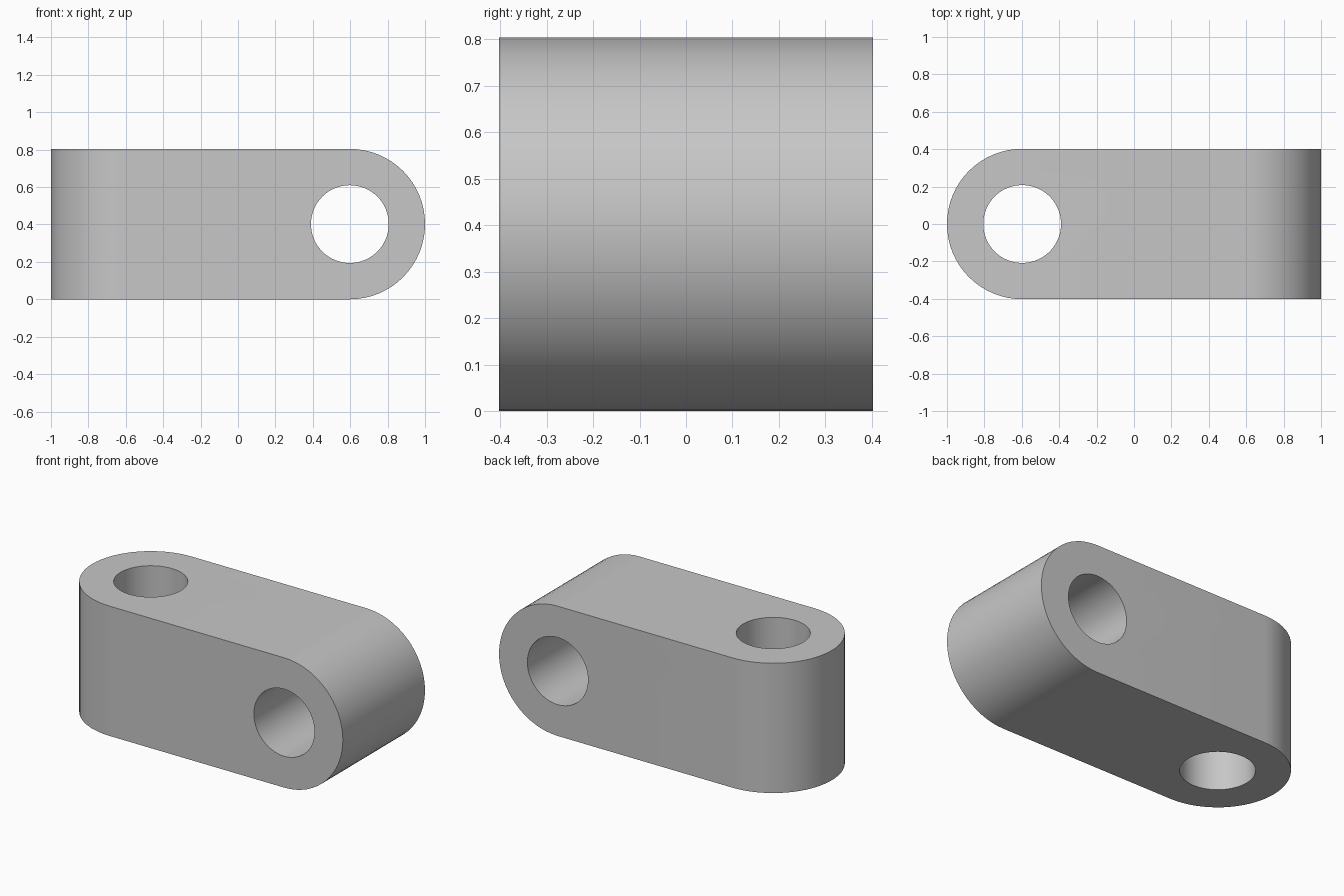
import bpy
import bmesh
from math import pi, sin, cos
from mathutils import Matrix, Vector

R = 0.402            # radius of the rounded ends
HOLE = 0.208         # radius of the pin holes
CX = 1 - R           # distance of the hole axes from the centre
SEGMENTS = 64

if "Cube" in bpy.data.objects:
    bpy.data.objects.remove(bpy.data.objects["Cube"], do_unlink=True)

grey = bpy.data.materials.new("plain grey")
grey.use_nodes = True
colour = (0.57, 0.57, 0.57, 1)
grey.diffuse_color = colour
grey.node_tree.nodes["Principled BSDF"].inputs["Base Color"].default_value = colour

UPRIGHT = Matrix.Translation((0, 0, R))
ALONG_Y = UPRIGHT @ Matrix.Rotation(pi / 2, 4, "X")


def arc(cx, radius, start, sweep, steps):
    return [(cx + radius * cos(start + sweep * i / steps),
             radius * sin(start + sweep * i / steps)) for i in range(steps + 1)]


def prism(name, outline, placement):
    """Extrude a flat outline evenly both ways, then place it."""
    depth = 1.2
    bm = bmesh.new()
    face = bm.faces.new([bm.verts.new((x, y, -depth / 2)) for x, y in outline])
    top = bmesh.ops.extrude_face_region(bm, geom=[face])["geom"]
    bmesh.ops.translate(bm, vec=Vector((0, 0, depth)),
                        verts=[v for v in top if isinstance(v, bmesh.types.BMVert)])
    bmesh.ops.recalc_face_normals(bm, faces=bm.faces)
    bm.transform(placement)
    mesh = bpy.data.meshes.new(name)
    bm.to_mesh(mesh)
    bm.free()
    mesh.materials.append(grey)
    obj = bpy.data.objects.new(name, mesh)
    bpy.context.collection.objects.link(obj)
    return obj


def cut(target, cutter, operation):
    mod = target.modifiers.new(cutter.name, "BOOLEAN")
    mod.operation = operation
    mod.solver = "EXACT"
    mod.object = cutter
    bpy.context.view_layer.objects.active = target
    bpy.ops.object.modifier_apply(modifier=mod.name)
    bpy.data.objects.remove(cutter, do_unlink=True)


# Link block: one end rounded about y, the other rounded about z
round_right = arc(CX, R, -pi / 2, pi, SEGMENTS // 2) + [(-1.2, R), (-1.2, -R)]
round_left = [(-x, y) for x, y in reversed(round_right)]
link = prism("link_block", round_right, ALONG_Y)
cut(link, prism("left_end_trim", round_left, UPRIGHT), "INTERSECT")

# Pin holes: across the right end, upright through the left end
for name, cx, placement in (("cross_hole", CX, ALONG_Y),
                            ("upright_hole", -CX, UPRIGHT)):
    circle = arc(cx, HOLE, 0, 2 * pi, SEGMENTS)[:-1]
    cut(link, prism(name, circle, placement), "DIFFERENCE")

# Smooth curved walls with crisp rims
bpy.ops.object.select_all(action="DESELECT")
link.select_set(True)
bpy.context.view_layer.objects.active = link
bpy.ops.object.shade_smooth_by_angle(angle=pi / 6)
